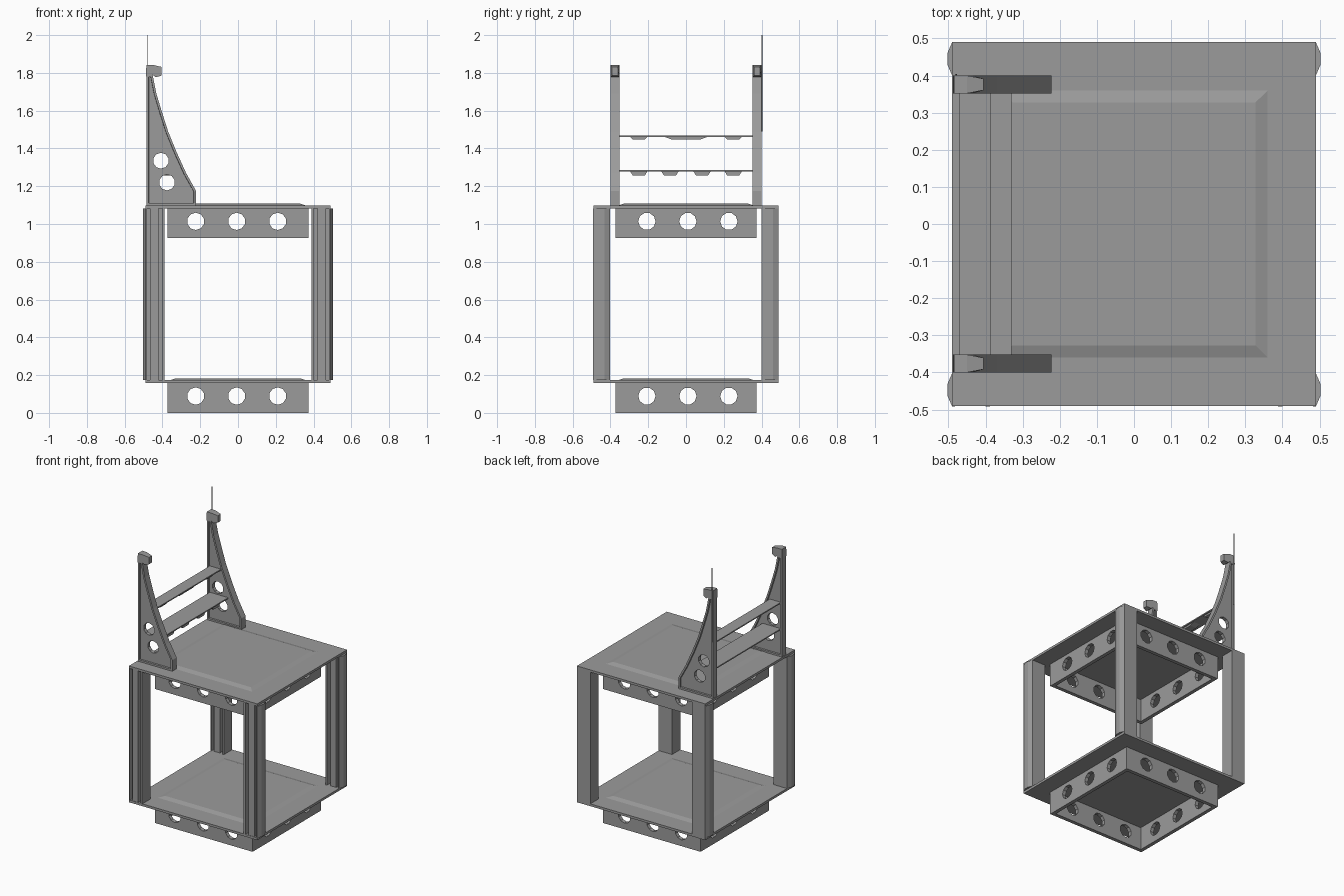
import bpy
import bmesh
import math
from mathutils import Matrix, Vector

cube = bpy.data.objects.get("Cube")
if cube:
    bpy.data.objects.remove(cube)


def material(name, value):
    m = bpy.data.materials.new(name)
    m.use_nodes = True
    m.diffuse_color = (value, value, value, 1)
    m.node_tree.nodes["Principled BSDF"].inputs["Base Color"].default_value = (value, value, value, 1)
    return m


GREY = material("mid grey", 0.33)


def finish(name, bm):
    bmesh.ops.recalc_face_normals(bm, faces=bm.faces)
    mesh = bpy.data.meshes.new(name)
    bm.to_mesh(mesh)
    bm.free()
    mesh.materials.append(GREY)
    ob = bpy.data.objects.new(name, mesh)
    bpy.context.collection.objects.link(ob)
    return ob


def prism(name, points, direction, rim=0, recess=0):
    """Extrude a 3D outline; optionally sink a rimmed panel into both ends."""
    bm = bmesh.new()
    face = bm.faces.new([bm.verts.new(p) for p in points])
    ext = bmesh.ops.extrude_face_region(bm, geom=[face])["geom"]
    new = [g for g in ext if isinstance(g, bmesh.types.BMVert)]
    bmesh.ops.translate(bm, verts=new, vec=direction)
    bmesh.ops.recalc_face_normals(bm, faces=bm.faces)
    if rim:
        axis = Vector(direction).normalized()
        ends = [f for f in bm.faces if abs(f.normal.dot(axis)) > 0.99]
        for f in ends:
            bmesh.ops.inset_region(bm, faces=[f], thickness=rim, use_even_offset=True)
            inward = f.normal * -recess
            # a doubled rim gives the sunken panel upright walls
            bmesh.ops.inset_region(bm, faces=[f], thickness=0.001, use_even_offset=True)
            bmesh.ops.translate(bm, verts=f.verts, vec=inward)
    return finish(name, bm)


def box(name, x, y, z):
    return prism(name, [(x[0], y[0], z[0]), (x[1], y[0], z[0]), (x[1], y[1], z[0]), (x[0], y[1], z[0])],
                 (0, 0, z[1] - z[0]))


def drill(ob, centres, radius, axis):
    """Cut faceted round holes along the x or y axis."""
    bm = bmesh.new()
    turn = Matrix.Rotation(math.pi / 2, 4, "Y" if axis == "x" else "X")
    for c in centres:
        bmesh.ops.create_cone(bm, cap_ends=True, segments=10, radius1=radius, radius2=radius,
                              depth=0.2, matrix=Matrix.Translation(c) @ turn)
    cutter = finish("hole_cutter", bm)
    cutter.hide_render = True
    cutter.hide_set(True)
    mod = ob.modifiers.new("holes", "BOOLEAN")
    mod.object = cutter
    mod.operation = "DIFFERENCE"
    mod.solver = "EXACT"


# Two decks, each with a raised pad and a drilled square frame below
R, WALL, STEP = 0.372, 0.025, 0.217
for level, base in (("lower", 0.0), ("upper", 0.925)):
    box(level + "_deck", (-0.49, 0.49), (-0.49, 0.49), (base + 0.157, base + 0.173))
    pad = box(level + "_pad", (-0.36, 0.36), (-0.36, 0.36), (base + 0.173, base + 0.183))
    for v in pad.data.vertices:
        if v.co.z > base + 0.18:
            v.co.x *= 0.91
            v.co.y *= 0.91
    zs, zh = (base, base + 0.157), base + 0.089
    for s, side in ((-1, "front"), (1, "back")):
        span = sorted((s * R, s * (R - WALL)))
        wall = box(f"{level}_frame_{side}", (-R, R), span, zs)
        drill(wall, [(i * STEP - 0.007, s * R, zh) for i in (-1, 0, 1)], 0.046, "y")
    for s, side in ((-1, "right"), (1, "left")):
        span = sorted((s * R, s * (R - WALL)))
        wall = box(f"{level}_frame_{side}", span, (WALL - R, R - WALL), zs)
        drill(wall, [(s * R, i * STEP + 0.01, zh) for i in (-1, 0, 1)], 0.046, "x")

# Corner posts: grooved on the front, bulging outwards at the sides
POST = [(0.388, 0), (0.388, 0.09), (0.49, 0.09), (0.503, 0.06), (0.503, 0.03), (0.49, 0),
        (0.483, 0), (0.483, 0.05), (0.466, 0.05), (0.466, 0.005), (0.422, 0.005),
        (0.422, 0.05), (0.4, 0.05), (0.4, 0)]
for s, side in ((-1, "right"), (1, "left")):
    for y, end in ((-0.492, "front"), (0.4, "back")):
        prism(f"post_{end}_{side}", [(s * px, y + py, 0.173) for px, py in POST], (0, 0, 0.909))

# Curved side brackets with sunken panels, two holes and a hooked cap
CURVE = [(-0.222, 1.175), (-0.275, 1.27), (-0.325, 1.38), (-0.37, 1.49), (-0.405, 1.6),
         (-0.432, 1.69), (-0.452, 1.79)]
OUTLINE = [(-0.485, 1.098), (-0.222, 1.098)] + CURVE + [(-0.485, 1.79)]
for y, side in ((-0.4, "front"), (0.352, "back")):
    bracket = prism("bracket_" + side, [(x, y, z) for x, z in OUTLINE], (0, 0.048, 0), 0.012, 0.012)
    drill(bracket, [(-0.408, y + 0.024, 1.335), (-0.376, y + 0.024, 1.22)], 0.042, "y")
    cap = prism("bracket_cap_" + side, [(-0.488, y, 1.78), (-0.452, y, 1.79), (-0.435, y, 1.777),
                (-0.406, y, 1.785), (-0.406, y, 1.832), (-0.45, y, 1.842), (-0.485, y, 1.842)],
                (0, 0.048, 0))
    for v in cap.data.vertices:
        if v.co.x > -0.42:
            v.co.y = y + 0.024 + (v.co.y - y - 0.024) * 0.65

# Two thin shelves with tapered tabs hanging beneath
for name, depth, z, drop, tabs in (
        ("upper", -0.385, 1.46, 0.012, ((-0.25, 0.045), (0, 0.11), (0.25, 0.045))),
        ("lower", -0.33, 1.278, 0.022, ((-0.25, 0.045), (-0.085, 0.045), (0.085, 0.045), (0.25, 0.045)))):
    box(name + "_shelf", (-0.47, depth), (-0.365, 0.365), (z, z + 0.008))
    for i, (y, w) in enumerate(tabs):
        prism(f"{name}_shelf_tab_{i + 1}", [(depth - 0.06, y - w, z), (depth - 0.06, y + w, z),
              (depth - 0.06, y + w * 0.7, z - drop), (depth - 0.06, y - w * 0.7, z - drop)], (0.05, 0, 0))

# Thin whip aerial on the back bracket
bm = bmesh.new()
bmesh.ops.create_cone(bm, cap_ends=True, segments=6, radius1=0.003, radius2=0.002, depth=0.51,
                      matrix=Matrix.Translation((-0.48, 0.402, 1.745)))
finish("aerial", bm)
